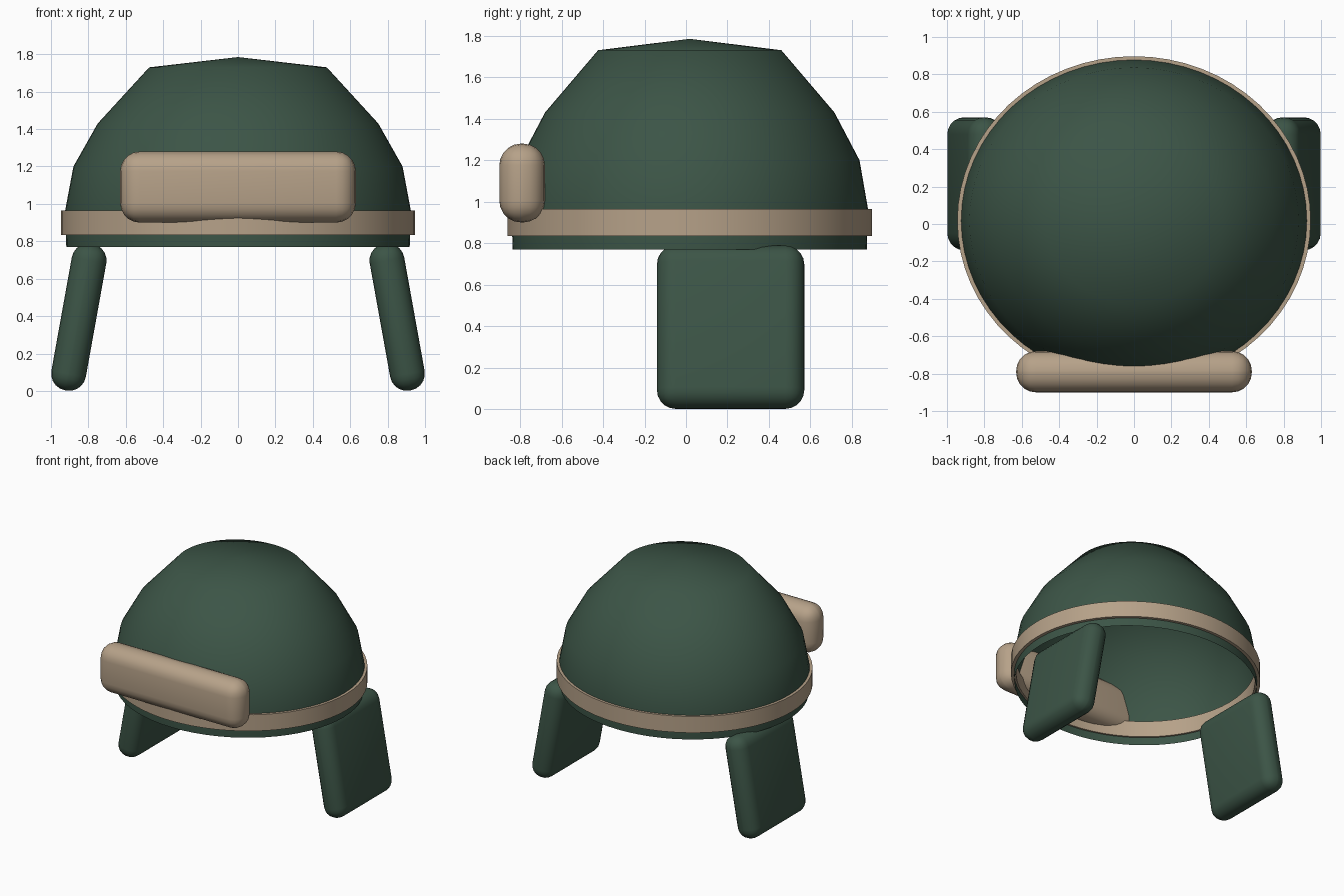
import bpy, bmesh, math

if "Cube" in bpy.data.objects:
    bpy.data.objects.remove(bpy.data.objects["Cube"])

CY = 0.018      # centre of the bowl in y
SY = 0.93       # bowl is slightly squashed front to back
SEG = 64


def material(name, rgb):
    m = bpy.data.materials.new(name)
    m.diffuse_color = (*rgb, 1)
    m.use_nodes = True
    m.node_tree.nodes["Principled BSDF"].inputs["Base Color"].default_value = m.diffuse_color
    return m


green = material("dark_green", (0.045, 0.09, 0.062, 1)[:3])
tan = material("tan", (0.47, 0.36, 0.25))


def finish(name, bm, mat, angle):
    bmesh.ops.recalc_face_normals(bm, faces=bm.faces)
    mesh = bpy.data.meshes.new(name)
    bm.to_mesh(mesh)
    bm.free()
    ob = bpy.data.objects.new(name, mesh)
    bpy.context.collection.objects.link(ob)
    mesh.materials.append(mat)
    bpy.ops.object.select_all(action='DESELECT')
    ob.select_set(True)
    bpy.context.view_layer.objects.active = ob
    bpy.ops.object.shade_smooth_by_angle(angle=math.radians(angle))
    return ob


def lathe(name, profile, mat, closed=False, angle=50):
    """Spin an (r, z) profile round the bowl axis."""
    bm = bmesh.new()
    vs = [bm.verts.new((r, 0, z)) for r, z in profile]
    pairs = list(zip(vs, vs[1:])) + ([(vs[-1], vs[0])] if closed else [])
    edges = [bm.edges.new(p) for p in pairs]
    bmesh.ops.spin(bm, geom=vs + edges, cent=(0, 0, 0), axis=(0, 0, 1),
                   angle=math.tau, steps=SEG)
    bmesh.ops.remove_doubles(bm, verts=bm.verts, dist=1e-4)
    for v in bm.verts:
        v.co.y = v.co.y * SY + CY
    return finish(name, bm, mat, angle)


def pad(name, size, loc, bevel, mat, tilt=0):
    """Soft rounded box."""
    bm = bmesh.new()
    bmesh.ops.create_cube(bm, size=1)
    bmesh.ops.scale(bm, vec=size, verts=bm.verts)
    bmesh.ops.bevel(bm, geom=bm.edges[:], offset=bevel, segments=5,
                    profile=0.5, affect='EDGES')
    ob = finish(name, bm, mat, 50)
    ob.location = loc
    ob.rotation_euler.y = tilt
    return ob


# open bowl of the hat
lathe("dome", [(0.918, 0.77), (0.924, 0.965), (0.88, 1.20), (0.75, 1.43),
               (0.475, 1.73), (0, 1.785)], green)

# band around the rim
lathe("rim_band", [(0.945, 0.835), (0.945, 0.965), (0.905, 0.965),
                   (0.905, 0.835)], tan, closed=True)

# folded-up forehead flap
pad("forehead_flap", (1.26, 0.22, 0.38), (0, -0.79, 1.09), 0.105, tan)

# ear flaps, splayed outwards
for side, s in (("left", -1), ("right", 1)):
    pad(side + "_ear_flap", (0.187, 0.71, 0.797), (s * 0.851, 0.215, 0.395),
        0.09, green, -s * math.radians(10.2))
